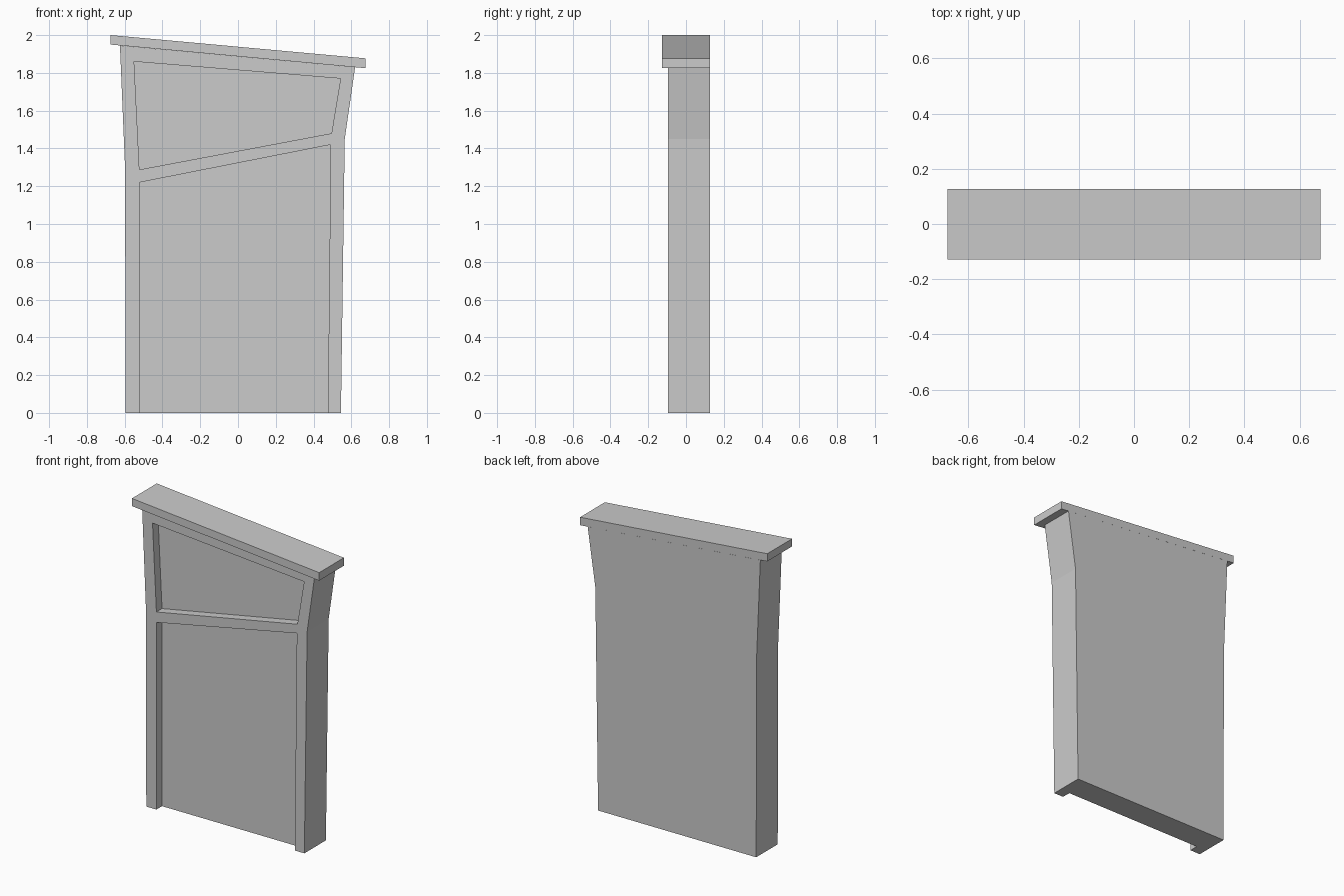
import bpy
import bmesh

if "Cube" in bpy.data.objects:
    bpy.data.objects.remove(bpy.data.objects["Cube"])

BACK = 0.127


def prism(name, profile, y0, y1):
    """Extrude an x-z profile from y0 (front) to y1 (back)."""
    bm = bmesh.new()
    face = bm.faces.new([bm.verts.new((x, y0, z)) for x, z in profile])
    grown = bmesh.ops.extrude_face_region(bm, geom=[face])
    verts = [g for g in grown["geom"] if isinstance(g, bmesh.types.BMVert)]
    bmesh.ops.translate(bm, verts=verts, vec=(0, y1 - y0, 0))
    bmesh.ops.recalc_face_normals(bm, faces=bm.faces)
    mesh = bpy.data.meshes.new(name)
    bm.to_mesh(mesh)
    bm.free()
    obj = bpy.data.objects.new(name, mesh)
    bpy.context.collection.objects.link(obj)
    return obj


def cut(target, cutter):
    """Subtract the cutter and remove it."""
    cutter.hide_render = True
    mod = target.modifiers.new("recess", 'BOOLEAN')
    mod.operation = 'DIFFERENCE'
    mod.solver = 'EXACT'
    mod.object = cutter
    bpy.context.view_layer.objects.active = target
    bpy.ops.object.modifier_apply(modifier=mod.name)
    bpy.data.objects.remove(cutter)


# wall body, flaring out towards the sloping top
body = prism("wall_body", [
    (-0.595, 0), (0.545, 0), (0.565, 1.45), (0.62, 1.83),
    (-0.625, 1.945), (-0.598, 1.30)], -0.095, BACK)

# recessed upper panel
cut(body, prism("upper_panel_cutter", [
    (-0.522, 1.288), (0.495, 1.48), (0.543, 1.77), (-0.55, 1.86)],
    -0.2, -0.037))

# recessed lower panel, open at the floor
cut(body, prism("lower_panel_cutter", [
    (-0.522, -0.1), (0.475, -0.1), (0.491, 1.42), (-0.522, 1.22)],
    -0.2, -0.037))

# sloping cap, flush with the back of the wall
prism("sloping_cap", [
    (-0.675, 1.95), (0.675, 1.825), (0.675, 1.877), (-0.675, 2.0)],
    -0.128, BACK)
